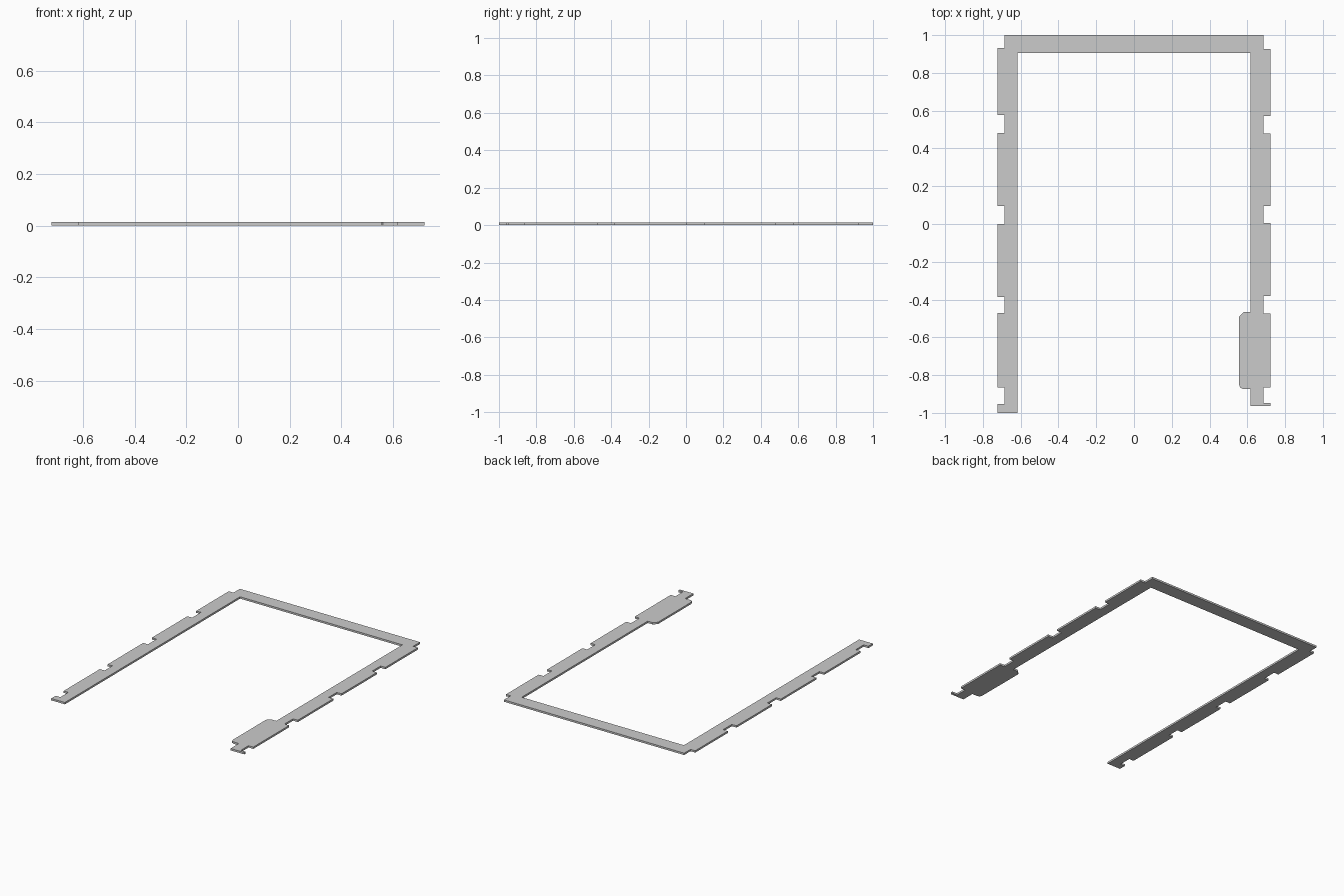
import bpy
import bmesh

if "Cube" in bpy.data.objects:
    bpy.data.objects.remove(bpy.data.objects["Cube"])

THICK = 0.013
OUT, NOTCH, INNER = 0.722, 0.686, 0.618


def notched_edge(side, start, notches):
    """Outer edge of one rail, from the back corner to the front."""
    pts = [(side * NOTCH, 1.0), (side * NOTCH, start), (side * OUT, start)]
    for top, bottom in notches:
        pts += [(side * OUT, top), (side * NOTCH, top),
                (side * NOTCH, bottom), (side * OUT, bottom)]
    return pts


# Left rail: notched outside edge, straight inside edge
left = notched_edge(-1, 0.931, [(0.577, 0.481), (0.095, 0.0),
                                (-0.386, -0.471), (-0.865, -0.952)])
left += [(-OUT, -1.0), (-INNER, -1.0), (-INNER, 0.905)]

# Right rail: notched outside edge, wide chamfered pad near the front
right = notched_edge(1, 0.926, [(0.571, 0.479), (0.095, 0.006),
                                (-0.381, -0.474), (-0.865, -0.947)])
right += [(OUT, -0.963), (INNER, -0.963), (INNER, -0.873),
          (0.576, -0.873), (0.562, -0.866), (0.556, -0.850),
          (0.556, -0.490), (0.580, -0.466), (INNER, -0.466), (INNER, 0.905)]

# Frame plate: both rails joined by the back bar, extruded to thickness
bm = bmesh.new()
outline = left + right[::-1]
face = bm.faces.new([bm.verts.new((x, y, 0.0)) for x, y in outline])
ext = bmesh.ops.extrude_face_region(bm, geom=[face], use_keep_orig=True)
top = [g for g in ext["geom"] if isinstance(g, bmesh.types.BMVert)]
bmesh.ops.translate(bm, verts=top, vec=(0, 0, THICK))
bmesh.ops.recalc_face_normals(bm, faces=bm.faces)

# Split the two concave faces into clean flat pieces
caps = [f for f in bm.faces if len(f.verts) > 4]
bmesh.ops.triangulate(bm, faces=caps)

mesh = bpy.data.meshes.new("notched_frame")
bm.to_mesh(mesh)
bm.free()
bpy.context.collection.objects.link(bpy.data.objects.new("notched_frame", mesh))
